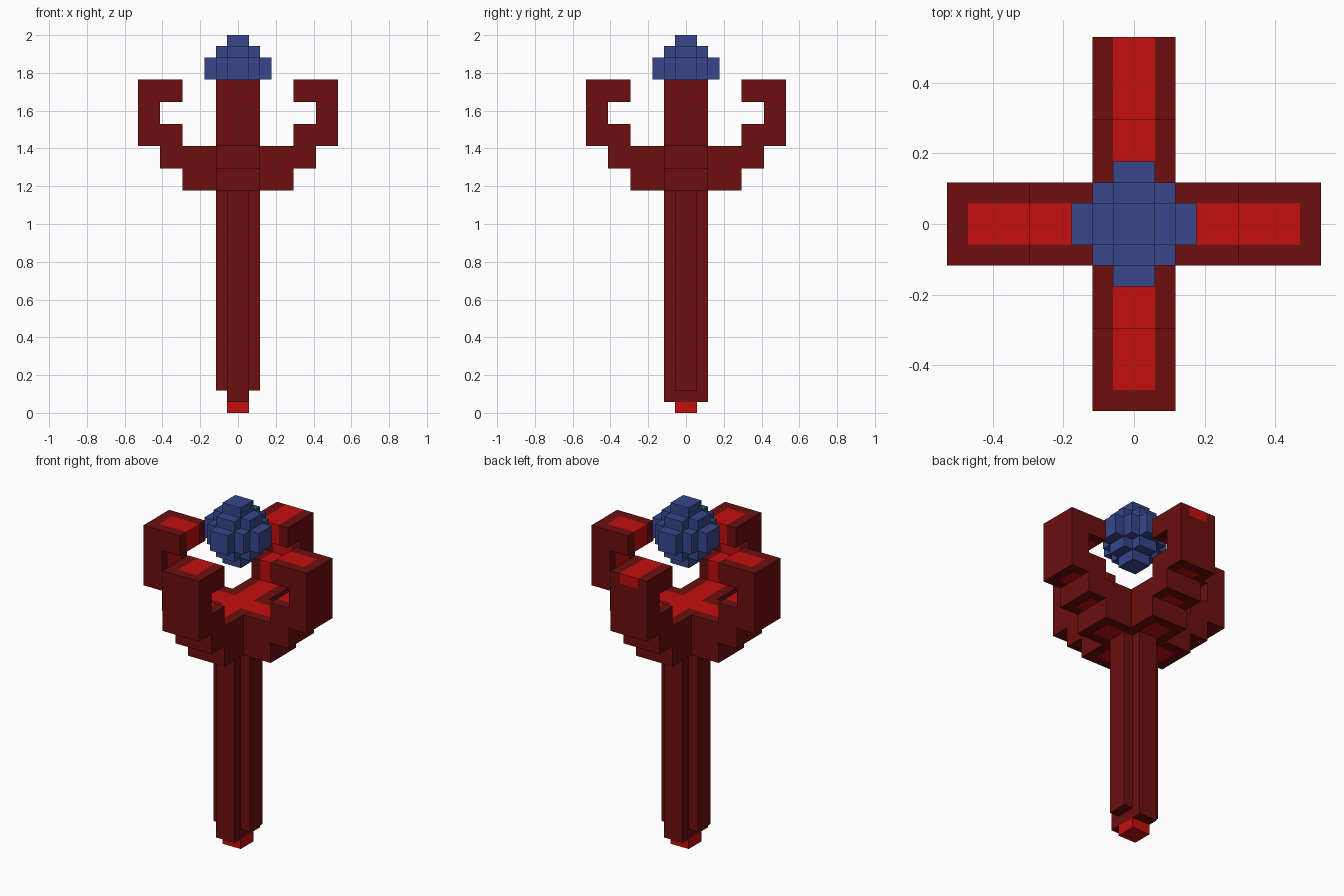
import bpy
import bmesh
import math
from mathutils import Matrix

U = 2 / 34  # one block unit

if "Cube" in bpy.data.objects:
    bpy.data.objects.remove(bpy.data.objects["Cube"], do_unlink=True)


def material(name, rgb):
    m = bpy.data.materials.new(name)
    m.use_nodes = True
    m.diffuse_color = (*rgb, 1)
    m.node_tree.nodes["Principled BSDF"].inputs["Base Color"].default_value = (*rgb, 1)
    return m


dark = material("dark red", (0.150, 0.0045, 0.0045))
bright = material("bright red", (0.55, 0.0045, 0.0045))
blue = material("orb blue", (0.038, 0.063, 0.26))


def finish(name, bm, mats):
    """Scale block units to scene units and link the object."""
    bmesh.ops.recalc_face_normals(bm, faces=bm.faces)
    bm.transform(Matrix.Scale(U, 4))
    mesh = bpy.data.meshes.new(name)
    bm.to_mesh(mesh)
    bm.free()
    for m in mats:
        mesh.materials.append(m)
    ob = bpy.data.objects.new(name, mesh)
    bpy.context.collection.objects.link(ob)
    return ob


def add_box(bm, size, centre):
    mat = Matrix.Translation(centre) @ Matrix.Diagonal((*size, 1))
    bmesh.ops.create_cube(bm, size=1, matrix=mat)


# Pommel: small bright block at the foot
bm = bmesh.new()
add_box(bm, (2, 2, 1), (0, 0, 0.5))
finish("pommel", bm, [bright])

# Shaft: plus-shaped, the side ribs start one block higher
bm = bmesh.new()
add_box(bm, (2, 4, 19), (0, 0, 10.5))
for s in (-1, 1):
    add_box(bm, (1, 2, 18), (1.5 * s, 0, 11))
finish("shaft", bm, [dark])

# Hub: block where the prongs meet, with a bright cross on top
bm = bmesh.new()
add_box(bm, (4, 4, 4), (0, 0, 22))
for axis in ((1, 0, 0), (0, 1, 0)):
    for s in (-1, 1):
        bmesh.ops.bisect_plane(bm, geom=bm.verts[:] + bm.edges[:] + bm.faces[:],
                               plane_co=[s * a for a in axis], plane_no=axis)
for f in bm.faces:
    c = f.calc_center_median()
    f.material_index = int(c.z > 23.9 and min(abs(c.x), abs(c.y)) < 1)
finish("hub", bm, [dark, bright])

# Prong outline: (radius, height, 1 if the centre strip from here is bright)
PRONG = [(2, 20, 1), (4, 20, 0), (5, 20, 0), (5, 22, 1), (6, 22, 0), (7, 22, 0),
         (7, 24, 1), (8, 24, 0), (9, 24, 0), (9, 29, 0), (9, 30, 0), (8, 30, 1),
         (5, 30, 1), (5, 28, 1), (7, 28, 1), (7, 26, 1), (5, 26, 1), (5, 24, 1),
         (2, 24, 0)]


def prong(name, turns, tip_wrap):
    bm = bmesh.new()
    rows = [[bm.verts.new((r, w, z)) for r, z, _ in PRONG] for w in (-2, -1, 1, 2)]
    n = len(PRONG)
    for k in range(3):
        for i in range(n):
            j = (i + 1) % n
            f = bm.faces.new((rows[k][i], rows[k][j], rows[k + 1][j], rows[k + 1][i]))
            lit = PRONG[i][2] or (tip_wrap and PRONG[i][:2] in ((9, 29), (9, 30)))
            f.material_index = int(k == 1 and bool(lit))
    bm.faces.new(rows[0])
    bm.faces.new(rows[3])
    bm.transform(Matrix.Rotation(turns * math.pi / 2, 4, "Z"))
    finish(name, bm, [dark, bright])


# Four prongs; the bright strip of the back one runs over its outer edge
for turns, side in enumerate(("left", "back", "right", "front")):
    prong(side + "_prong", turns, side == "back")

# Orb: stepped ball of three long bars and three square slabs
bm = bmesh.new()
for size in ((6, 2, 2), (2, 6, 2), (2, 2, 6), (4, 4, 2), (4, 2, 4), (2, 4, 4)):
    add_box(bm, size, (0, 0, 31))
finish("orb", bm, [blue])
